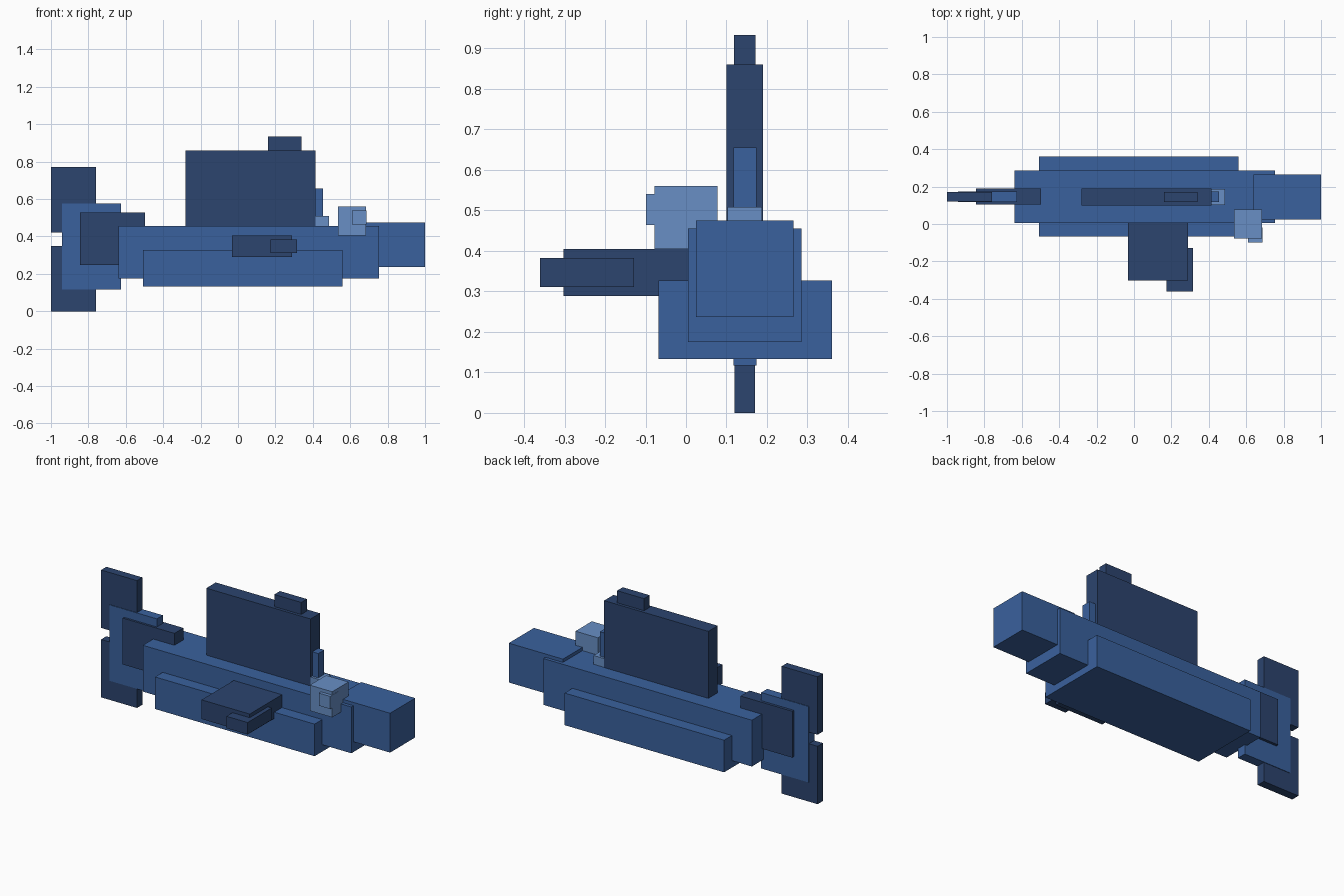
import bpy
from mathutils import Vector

cube = bpy.data.objects.get("Cube")
if cube:
    bpy.data.objects.remove(cube, do_unlink=True)


def make_material(name, rgb):
    mat = bpy.data.materials.new(name)
    mat.use_nodes = True
    colour = (*rgb, 1)
    mat.diffuse_color = colour
    mat.node_tree.nodes["Principled BSDF"].inputs["Base Color"].default_value = colour
    return mat


navy = make_material("navy blue", (0.025, 0.058, 0.156))
blue = make_material("mid blue", (0.042, 0.120, 0.337))
pale = make_material("pale blue", (0.138, 0.274, 0.558))


def box(name, mat, low, high):
    """Flat-faced block spanning two opposite corners."""
    low, high = Vector(low), Vector(high)
    bpy.ops.mesh.primitive_cube_add(size=1, location=(low + high) / 2)
    obj = bpy.context.object
    obj.name = name
    obj.scale = high - low
    bpy.ops.object.transform_apply(location=False, rotation=False, scale=True)
    obj.data.materials.append(mat)
    return obj


# Body, belly and head
box("body", blue, (-0.64, 0.005, 0.175), (0.755, 0.285, 0.455))
box("belly", blue, (-0.507, -0.068, 0.133), (0.56, 0.36, 0.327))
box("head", blue, (0.638, 0.025, 0.237), (1.0, 0.265, 0.475))

# Eye on the right side of the head
box("eye", pale, (0.535, -0.078, 0.405), (0.685, 0.078, 0.56))
box("pupil", pale, (0.61, -0.099, 0.464), (0.686, -0.02, 0.54))

# Back fin with its tip and leading ridges
box("back_fin", navy, (-0.282, 0.1, 0.44), (0.415, 0.19, 0.86))
box("back_fin_tip", navy, (0.16, 0.118, 0.84), (0.34, 0.172, 0.933))
box("back_fin_ridge", blue, (0.4, 0.117, 0.44), (0.455, 0.174, 0.655))
box("back_fin_foot", pale, (0.41, 0.102, 0.44), (0.487, 0.188, 0.508))

# Side fin
box("side_fin", navy, (-0.032, -0.302, 0.289), (0.29, 0.03, 0.405))
box("side_fin_tip", navy, (0.175, -0.36, 0.311), (0.316, -0.128, 0.383))

# Tail
box("tail_root", navy, (-0.844, 0.104, 0.247), (-0.498, 0.19, 0.527))
box("tail_fin", blue, (-0.942, 0.117, 0.117), (-0.625, 0.174, 0.576))
for name, bottom, top in (("upper_tail_lobe", 0.42, 0.77), ("lower_tail_lobe", 0, 0.35)):
    box(name, navy, (-1.0, 0.12, bottom), (-0.76, 0.171, top))
